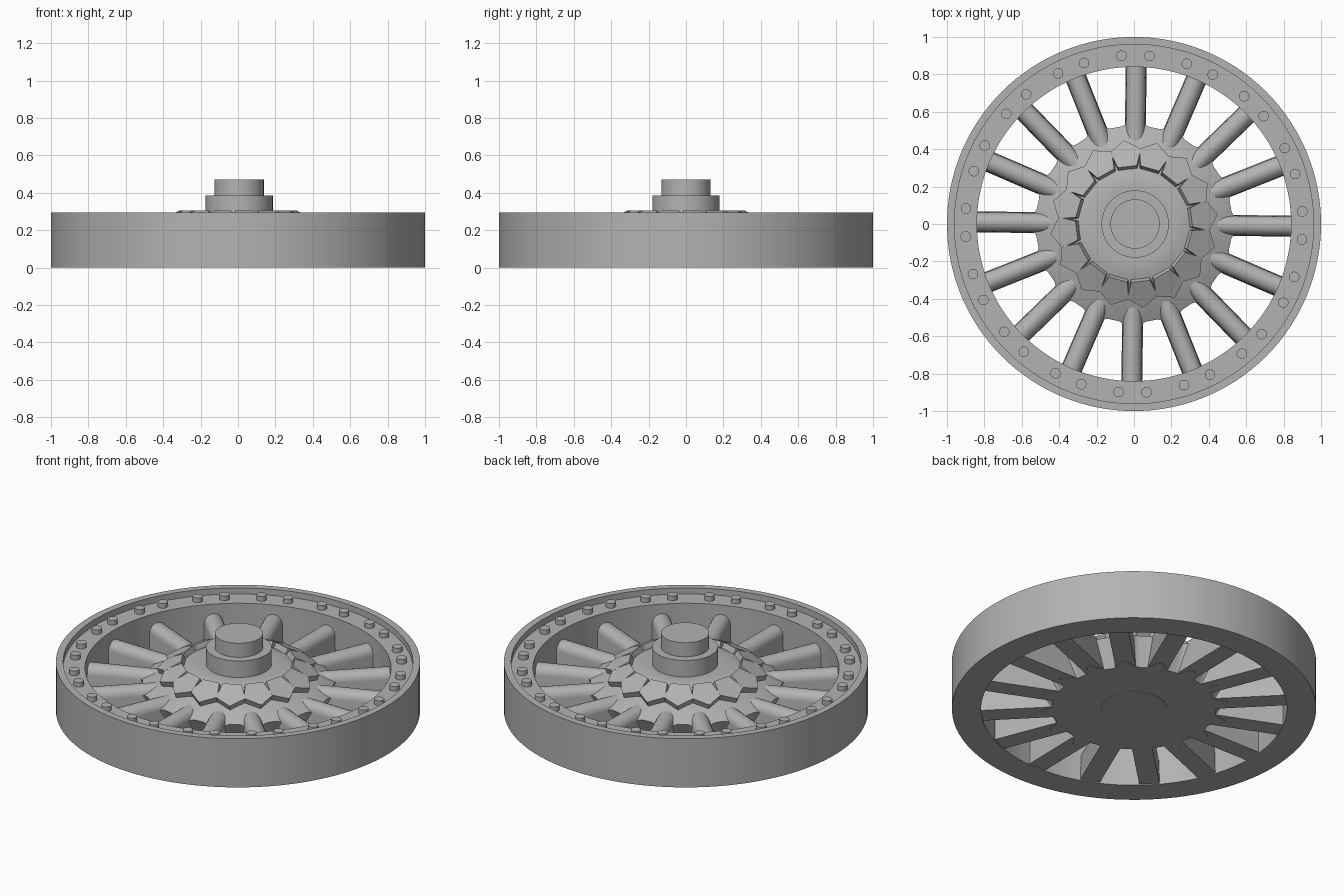
import bpy, bmesh
from math import sin, cos, pi, radians, atan, cos as c
from mathutils import Matrix

if "Cube" in bpy.data.objects:
    bpy.data.objects.remove(bpy.data.objects["Cube"], do_unlink=True)

grey = bpy.data.materials.new("cast_grey")
grey.use_nodes = True
GREY = (0.45, 0.45, 0.45, 1)
grey.diffuse_color = GREY
grey.node_tree.nodes["Principled BSDF"].inputs["Base Color"].default_value = GREY

COUNT = 16
STEP = 2 * pi / COUNT
SPOKE_TURN = radians(-0.8)
SLOPE = 0.5  # fall of the hub cone


def finish(name, bm, smooth=True):
    bmesh.ops.recalc_face_normals(bm, faces=bm.faces)
    mesh = bpy.data.meshes.new(name)
    bm.to_mesh(mesh)
    bm.free()
    mesh.materials.append(grey)
    obj = bpy.data.objects.new(name, mesh)
    bpy.context.collection.objects.link(obj)
    if smooth:
        bpy.ops.object.select_all(action="DESELECT")
        obj.select_set(True)
        bpy.context.view_layer.objects.active = obj
        bpy.ops.object.shade_smooth_by_angle(angle=radians(30))
    return obj


def lathe(name, profile, steps=128, closed=False, flare=None):
    """Turn (radius, height, flare amount) points around z."""
    bm = bmesh.new()
    rings = []
    for r, z, *amount in profile:
        ring = []
        for i in range(steps):
            a = 2 * pi * i / steps
            rr = r + (flare(a) * amount[0] if amount else 0)
            zz = z - (rr - r) * SLOPE if amount and z > 0.1 else z
            ring.append(bm.verts.new((rr * cos(a), rr * sin(a), zz)))
        rings.append(ring)
    pairs = list(zip(rings, rings[1:]))
    if closed:
        pairs.append((rings[-1], rings[0]))
    else:
        bm.faces.new(rings[0])
        bm.faces.new(rings[-1])
    for lo, hi in pairs:
        for i in range(steps):
            j = (i + 1) % steps
            bm.faces.new((lo[i], lo[j], hi[j], hi[i]))
    return finish(name, bm)


def prism(bm, outline, matrix, depth):
    """Extrude a flat outline along its local z."""
    base = [bm.verts.new(matrix @ Matrix.Translation((x, y, 0)).translation) for x, y in outline]
    top = [bm.verts.new(matrix @ Matrix.Translation((x, y, depth)).translation) for x, y in outline]
    bm.faces.new(base)
    bm.faces.new(top)
    n = len(base)
    for i in range(n):
        j = (i + 1) % n
        bm.faces.new((base[i], base[j], top[j], top[i]))


def polygon(sides, radius):
    return [(radius * cos(2 * pi * i / sides), radius * sin(2 * pi * i / sides)) for i in range(sides)]


# Rim with a raised lip and a bolting ledge
lathe("rim", [(0.84, 0), (1, 0), (1, 0.295), (0.96, 0.295), (0.96, 0.258), (0.84, 0.258)], closed=True)


# Conical hub, flaring out where each spoke joins
def spoke_flare(a):
    return 0.07 * abs(cos((a - SPOKE_TURN) * COUNT / 2)) ** 5


lathe("hub", [(0.45, 0.004, 1), (0.525, 0.16, 1), (0.275, 0.285), (0.2, 0.285)],
      steps=256, flare=spoke_flare)

# Axle boss and bottom plate
boss = lathe("axle_boss", [(0.18, 0.2), (0.18, 0.385), (0.132, 0.385), (0.132, 0.47)], steps=64)
boss.location.x = 0.006
lathe("bottom_plate", [(0.18, 0), (0.18, 0.01)], steps=64)

# Round-topped, flat-bottomed spokes
arch = [(0.006, -0.056), (0.006, 0.056)]
arch += [(0.148 + 0.052 * sin(pi * i / 12), 0.052 * cos(pi * i / 12)) for i in range(13)]
bm = bmesh.new()
for k in range(COUNT):
    lay = Matrix(((0, 0, 1, 0.38), (0, 1, 0, 0), (1, 0, 0, 0), (0, 0, 0, 1)))
    prism(bm, arch, Matrix.Rotation(SPOKE_TURN + k * STEP, 4, "Z") @ lay, 0.47)
finish("spokes", bm)

# Rim bolts, one pair at each spoke
bm = bmesh.new()
for k in range(COUNT):
    for side in (-1, 1):
        turn = Matrix.Rotation(radians(-0.5 + side * 4.75) + k * STEP, 4, "Z")
        prism(bm, polygon(20, 0.028), turn @ Matrix.Translation((0.902, 0, 0.25)), 0.036)
finish("rim_bolts", bm)

# Five-sided blocks tilted on the hub cone
bm = bmesh.new()
for k in range(COUNT):
    place = Matrix.Rotation(radians(6.6) + k * STEP, 4, "Z") @ Matrix.Translation((0.372, 0, 0.273))
    tilt = Matrix.Rotation(atan(SLOPE), 4, "Y")
    prism(bm, polygon(5, 0.087), place @ tilt @ Matrix.Translation((0, 0, -0.05)), 0.05)
finish("hub_blocks", bm, smooth=False)
